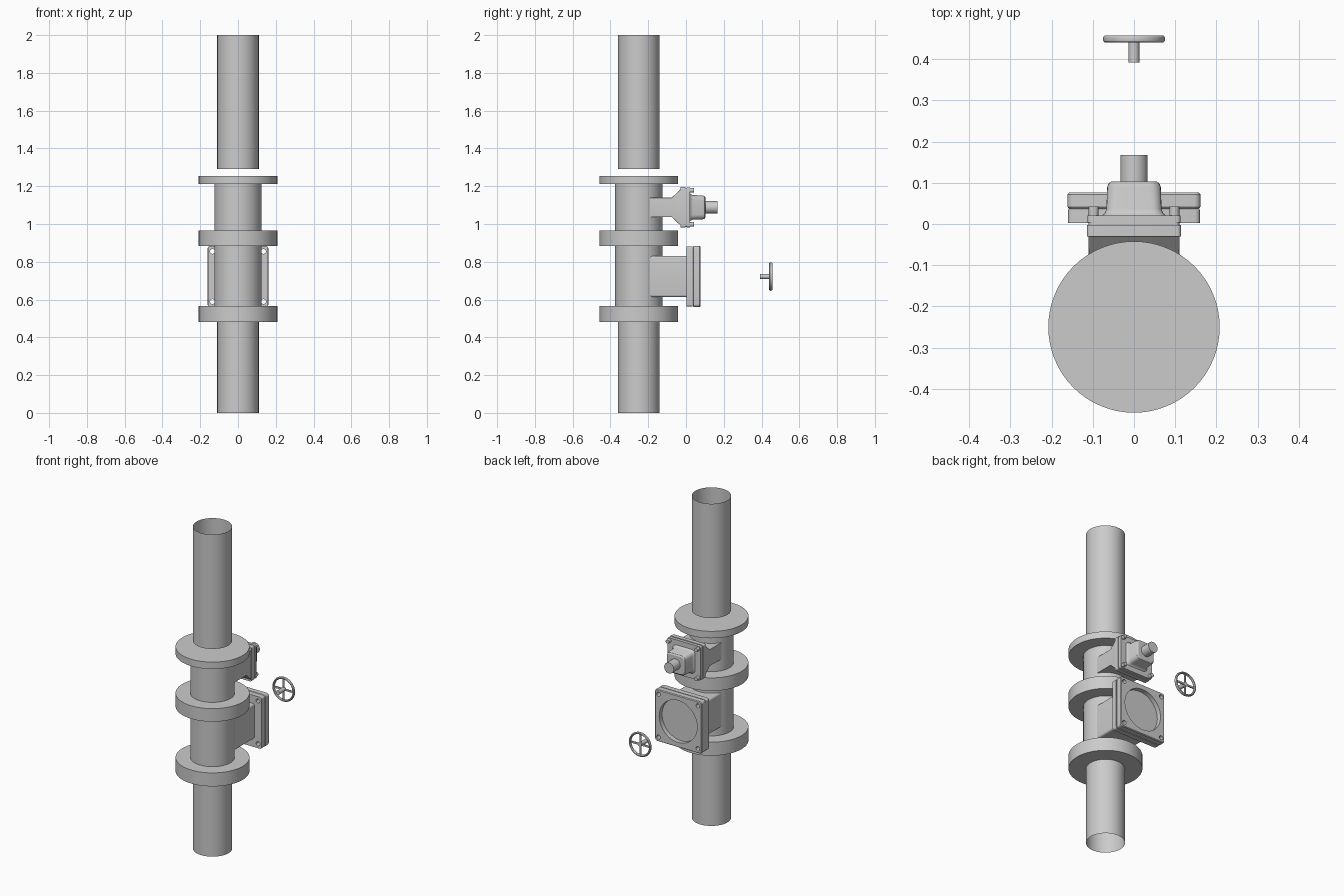
import bpy, bmesh, math
from mathutils import Matrix, Vector

if "Cube" in bpy.data.objects:
    bpy.data.objects.remove(bpy.data.objects["Cube"], do_unlink=True)

GREY = (0.6, 0.6, 0.6, 1)
mat = bpy.data.materials.new("cast_grey")
mat.use_nodes = True
mat.diffuse_color = GREY
bsdf = mat.node_tree.nodes["Principled BSDF"]
bsdf.inputs["Base Color"].default_value = GREY
bsdf.inputs["Roughness"].default_value = 0.6

AXIS = -0.25     # y of the pipe line
LOW = 0.722      # height of the lower branch
HIGH = 1.088     # height of the bonnet


def finish(name, bm):
    bmesh.ops.recalc_face_normals(bm, faces=bm.faces)
    mesh = bpy.data.meshes.new(name)
    bm.to_mesh(mesh)
    bm.free()
    mesh.materials.append(mat)
    ob = bpy.data.objects.new(name, mesh)
    bpy.context.collection.objects.link(ob)
    shade(ob)
    return ob


def shade(ob):
    bpy.ops.object.select_all(action='DESELECT')
    ob.select_set(True)
    bpy.context.view_layer.objects.active = ob
    bpy.ops.object.shade_smooth_by_angle(angle=math.radians(30))


def upright(name, r, z0, z1, caps=True):
    """Vertical cylinder on the pipe line."""
    bm = bmesh.new()
    bmesh.ops.create_cone(bm, cap_ends=caps, segments=64, radius1=r, radius2=r, depth=z1 - z0,
                          matrix=Matrix.Translation((0, AXIS, (z0 + z1) / 2)))
    return finish(name, bm)


def rod(name, r, x, y0, y1, z, segments=24):
    """Cylinder lying along y."""
    bm = bmesh.new()
    place = Matrix.Translation((x, (y0 + y1) / 2, z)) @ Matrix.Rotation(math.pi / 2, 4, 'X')
    bmesh.ops.create_cone(bm, cap_ends=True, segments=segments, radius1=r, radius2=r,
                          depth=y1 - y0, matrix=place)
    return finish(name, bm)


def loft(name, z, rings, steps=5):
    """Rounded rectangles (y, half width, half height, corner radius) joined along y."""
    bm = bmesh.new()
    loops = []
    for y, hx, hz, r in rings:
        loop = []
        for q, (sx, sz) in enumerate(((1, 1), (-1, 1), (-1, -1), (1, -1))):
            for i in range(steps + 1):
                a = (q + i / steps) * math.pi / 2
                loop.append(bm.verts.new((sx * (hx - r) + r * math.cos(a), y,
                                          z + sz * (hz - r) + r * math.sin(a))))
        loops.append(loop)
    for a, b in zip(loops, loops[1:]):
        for i in range(len(a)):
            j = (i + 1) % len(a)
            bm.faces.new((a[i], a[j], b[j], b[i]))
    bm.faces.new(loops[0])
    bm.faces.new(loops[-1])
    return finish(name, bm)


def cut(ob, cutters):
    for c in cutters:
        mod = ob.modifiers.new("cut", 'BOOLEAN')
        mod.object = c
        mod.solver = 'EXACT'
    dg = bpy.context.evaluated_depsgraph_get()
    ob_mesh = bpy.data.meshes.new_from_object(ob.evaluated_get(dg))
    ob.modifiers.clear()
    ob.data = ob_mesh
    for c in cutters:
        bpy.data.objects.remove(c, do_unlink=True)
    shade(ob)


CORNERS = [(sx, sz) for sx in (-1, 1) for sz in (-1, 1)]


def corner_holes():
    return [rod("hole_cutter", 0.013, sx * 0.135, -0.05, 0.15, LOW + sz * 0.133)
            for sx, sz in CORNERS]


# Open pipes
upright("lower_pipe", 0.11, 0, 0.48, caps=False)
upright("upper_pipe", 0.11, 1.29, 2, caps=False)

# Valve bodies and flange pairs
upright("lower_body", 0.125, 0.56, 0.89)
upright("upper_body", 0.125, 0.96, 1.215)
upright("bottom_flange", 0.208, 0.482, 0.524)
upright("lower_body_bottom_flange", 0.208, 0.524, 0.566)
upright("lower_body_top_flange", 0.208, 0.884, 0.925)
upright("upper_body_bottom_flange", 0.208, 0.925, 0.965)
upright("top_flange", 0.208, 1.211, 1.254)

# Lower branch with its square plate and ring cover
loft("lower_branch", LOW, [(AXIS, 0.11, 0.109, 0.012), (0.004, 0.11, 0.109, 0.012)])
plate = loft("branch_plate", LOW, [(0.003, 0.16, 0.16, 0.012), (0.035, 0.16, 0.16, 0.012)])
cut(plate, corner_holes())
cover = loft("branch_cover", LOW, [
    (0.036, 0.157, 0.157, 0.012), (0.041, 0.161, 0.161, 0.015),
    (0.072, 0.161, 0.161, 0.015), (0.077, 0.157, 0.157, 0.012)])
cut(cover, corner_holes() + [rod("bore_cutter", 0.13, 0, 0.037 + 0.012, 0.15, LOW, 64)])

# Upper neck flaring to the bonnet seat
loft("upper_neck", HIGH, [(AXIS, 0.11, 0.052, 0.003), (-0.075, 0.11, 0.052, 0.003),
                          (-0.02, 0.111, 0.104, 0.004)])
loft("bonnet_seat", HIGH, [(-0.03, 0.114, 0.107, 0.01), (-0.003, 0.114, 0.107, 0.01)])
loft("gasket", HIGH, [(-0.003, 0.11, 0.103, 0.01), (0.004, 0.11, 0.103, 0.01)])
loft("bonnet_flange", HIGH, [(0.004, 0.113, 0.106, 0.01), (0.021, 0.113, 0.106, 0.01)])

# Bonnet with filleted foot and rounded top
loft("bonnet", HIGH, [
    (0.02, 0.078, 0.076, 0.025), (0.026, 0.071, 0.069, 0.025), (0.036, 0.067, 0.065, 0.025),
    (0.09, 0.065, 0.063, 0.025), (0.098, 0.062, 0.06, 0.024), (0.103, 0.055, 0.053, 0.02)])
rod("bonnet_stem", 0.033, 0, 0.1, 0.167, HIGH, 32)
for sx, sz in CORNERS:
    rod("bonnet_bolt", 0.012, sx * 0.098, 0.018, 0.043, HIGH + sz * 0.09)

# Handwheel: rim turned from a rounded profile, hub and spokes
bm = bmesh.new()
prof = [(0.069 + 0.0065 * math.cos(t), 0.449 + 0.009 * math.sin(t))
        for t in (i * math.pi / 5 for i in range(10))]
vs = [bm.verts.new((r, y, LOW)) for r, y in prof]
es = [bm.edges.new((vs[i], vs[(i + 1) % len(vs)])) for i in range(len(vs))]
bmesh.ops.spin(bm, geom=vs + es, cent=(0, 0, LOW), axis=(0, 1, 0),
               angle=math.tau, steps=48, use_duplicate=False)
bmesh.ops.remove_doubles(bm, verts=bm.verts, dist=0.0001)
finish("handwheel_rim", bm)
rod("handwheel_hub", 0.013, 0, 0.392, 0.453, LOW)
bm = bmesh.new()
for k in range(4):
    turn = Matrix.Translation((0, 0.447, LOW)) @ Matrix.Rotation(k * math.pi / 2, 4, 'Y')
    bmesh.ops.create_cube(bm, size=1, matrix=turn @ Matrix.Translation((0.037, 0, 0))
                          @ Matrix.Diagonal(Vector((0.06, 0.008, 0.01, 1))))
finish("handwheel_spokes", bm)
